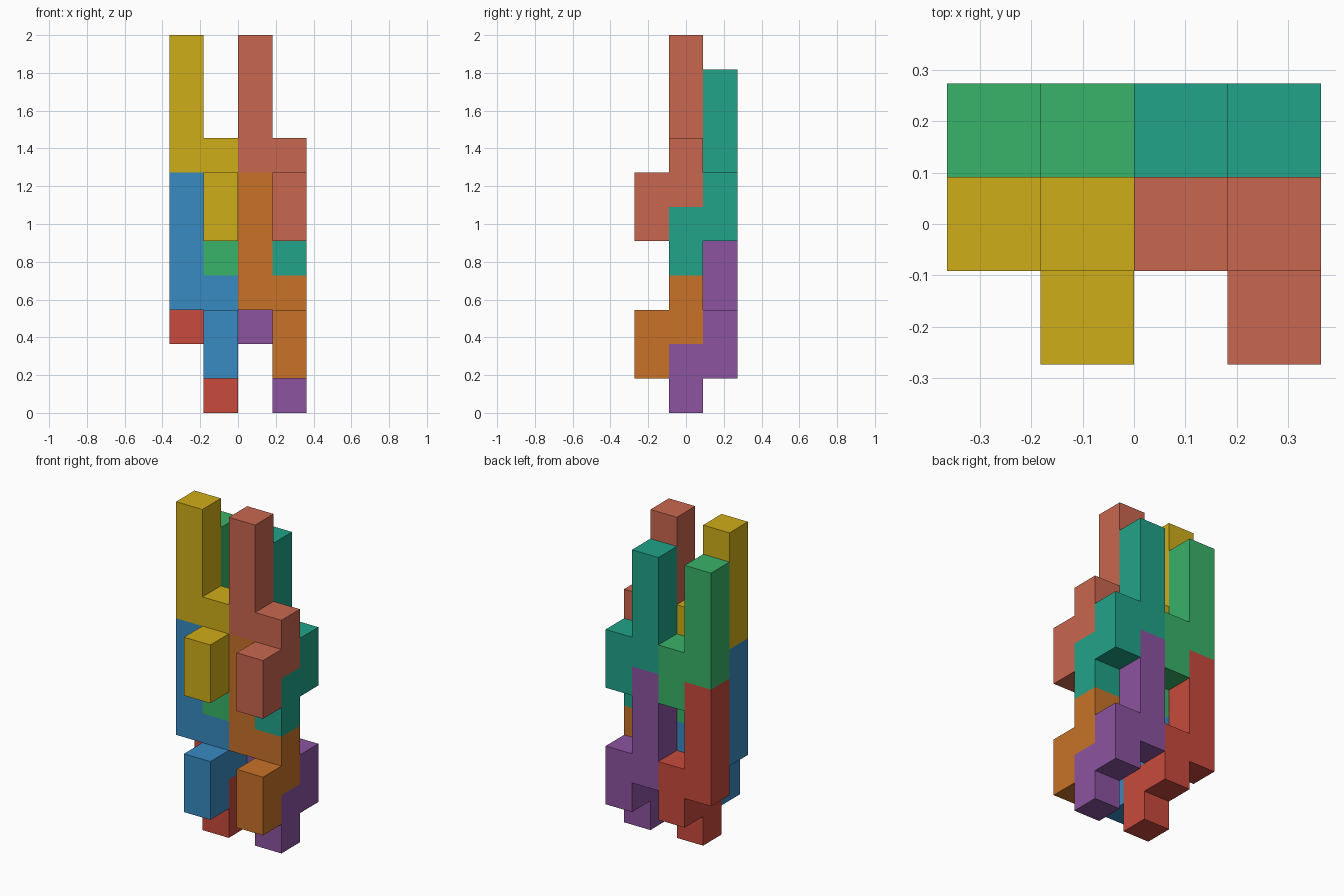
import bpy, bmesh
from mathutils import Vector

if "Cube" in bpy.data.objects:
    bpy.data.objects.remove(bpy.data.objects["Cube"])

U = 2 / 11  # cube edge: the stack is 11 cubes tall

# One puzzle piece in cube coordinates: tall bar, side step, forward step
CELLS = {(0, 0, z) for z in (2, 3, 4, 5)} | {(1, 0, z) for z in (1, 2)} | {(1, -1, z) for z in (0, 1)}


def linear(c):
    c /= 255
    return c / 12.92 if c <= 0.04045 else ((c + 0.055) / 1.055) ** 2.4


def piece_mesh(name):
    """Outer skin of the cubes, with coplanar faces merged."""
    bm = bmesh.new()
    for cell in CELLS:
        centre = Vector(cell) + Vector((0.5, 0, 0.5))
        for axis in range(3):
            for sign in (-1, 1):
                n = Vector((0, 0, 0))
                n[axis] = sign
                if tuple(int(a + b) for a, b in zip(cell, n)) in CELLS:
                    continue
                s = Vector((0, 0, 0))
                s[(axis + 1) % 3] = 1
                t = n.cross(s)
                corners = [n + s + t, n - s + t, n - s - t, n + s - t]
                bm.faces.new([bm.verts.new((centre + c / 2) * U) for c in corners])
    bmesh.ops.remove_doubles(bm, verts=bm.verts, dist=1e-4)
    bmesh.ops.dissolve_limit(bm, angle_limit=0.01, verts=bm.verts, edges=bm.edges)
    bmesh.ops.recalc_face_normals(bm, faces=bm.faces)
    mesh = bpy.data.meshes.new(name)
    bm.to_mesh(mesh)
    bm.free()
    return mesh


def add_piece(name, offset, rgb):
    mesh = piece_mesh(name)
    mat = bpy.data.materials.new(name + "_colour")
    mat.diffuse_color = (*[linear(c) for c in rgb], 1)
    mat.use_nodes = True
    mat.node_tree.nodes["Principled BSDF"].inputs["Base Color"].default_value = mat.diffuse_color
    mesh.materials.append(mat)
    obj = bpy.data.objects.new(name, mesh)
    obj.location = Vector(offset) * U
    bpy.context.collection.objects.link(obj)


# Eight identical interlocking pieces: left/right, front/back, lower/upper
COLOURS = {
    ("left", "back", "lower"): (200, 74, 60),
    ("right", "back", "lower"): (140, 84, 160),
    ("left", "front", "lower"): (56, 138, 194),
    ("right", "front", "lower"): (200, 114, 40),
    ("left", "back", "upper"): (57, 178, 104),
    ("right", "back", "upper"): (33, 163, 137),
    ("left", "front", "upper"): (207, 173, 25),
    ("right", "front", "upper"): (201, 103, 79),
}
for (side, depth, level), rgb in COLOURS.items():
    x = -2 if side == "left" else 0
    y = 1 if depth == "back" else 0
    z = (4 if level == "upper" else 0) + (0 if depth == "back" else 1)
    add_piece(f"{level}_{depth}_{side}_piece", (x, y, z), rgb)
